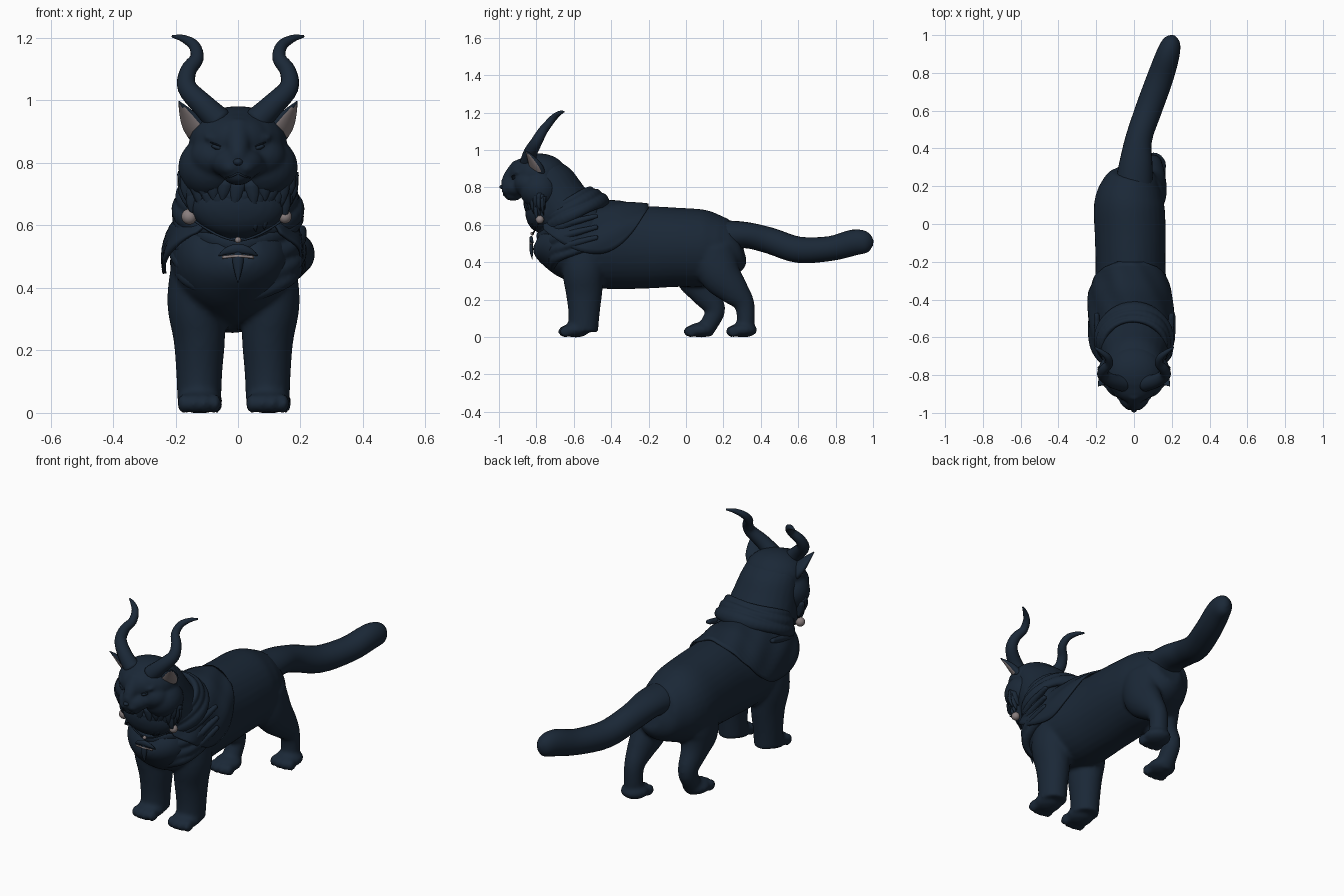
import bpy, bmesh, math, random
from mathutils import Vector, Matrix

random.seed(4)
if "Cube" in bpy.data.objects:
    bpy.data.objects.remove(bpy.data.objects["Cube"])


def material(name, rgb):
    m = bpy.data.materials.new(name)
    m.use_nodes = True
    m.diffuse_color = (*rgb, 1)
    m.node_tree.nodes["Principled BSDF"].inputs["Base Color"].default_value = (*rgb, 1)
    return m


NAVY = material("dark navy fur", (0.0105, 0.021, 0.038))
PALE = material("pale warm grey", (0.25, 0.21, 0.21))
X, Y = Vector((1, 0, 0)), Vector((0, 1, 0))


def spline(rows, steps):
    """Smooth the rows of a path with a Catmull-Rom curve."""
    out = []
    for i in range(len(rows) - 1):
        a, b, c, d = (rows[max(0, min(len(rows) - 1, i + k))] for k in (-1, 0, 1, 2))
        for s in range(steps):
            t = s / steps
            out.append([q + t * (r - p) / 2 + t * t * (2 * p - 5 * q + 4 * r - u) / 2
                        + t ** 3 * (3 * q - p - 3 * r + u) / 2
                        for p, q, r, u in zip(a, b, c, d)])
    return out + [list(rows[-1])]


def loft(bm, rows, ref=X, steps=4, sides=24, closed=False):
    """Tube through rows of (x, y, z, side radius, depth radius)."""
    rows = rows if closed else spline(rows, steps)
    n, rings = len(rows), []
    pts = [Vector(r[:3]) for r in rows]
    for i, r in enumerate(rows):
        before = pts[i - 1] if closed or i else pts[0]
        after = pts[(i + 1) % n] if closed else pts[min(i + 1, n - 1)]
        t = (after - before).normalized()
        side = (ref - t * ref.dot(t)).normalized()
        up = side.cross(t)
        angles = [2 * math.pi * k / sides for k in range(sides)]
        rings.append([bm.verts.new(pts[i] + side * max(r[3], .001) * math.cos(a)
                                   + up * max(r[4], .001) * math.sin(a)) for a in angles])
    for i in range(n if closed else n - 1):
        p, q = rings[i], rings[(i + 1) % n]
        for k in range(sides):
            j = (k + 1) % sides
            bm.faces.new((p[k], p[j], q[j], q[k]))
    if not closed:
        bm.faces.new(rings[0][::-1])
        bm.faces.new(rings[-1])


def ball(bm, centre, size, tilt=0):
    mat = Matrix.Translation(centre) @ Matrix.Rotation(tilt, 4, "Y") @ Matrix.Diagonal((*size, 1))
    bmesh.ops.create_uvsphere(bm, u_segments=24, v_segments=14, radius=1, matrix=mat)


def finish(name, bm, mats=(NAVY,), voxel=0, rounds=5):
    bmesh.ops.recalc_face_normals(bm, faces=bm.faces)
    for f in bm.faces:
        f.smooth = True
    me = bpy.data.meshes.new(name)
    bm.to_mesh(me)
    bm.free()
    ob = bpy.data.objects.new(name, me)
    bpy.context.collection.objects.link(ob)
    for m in mats:
        me.materials.append(m)
    if voxel:
        mod = ob.modifiers.new("fuse", "REMESH")
        mod.mode, mod.voxel_size, mod.use_smooth_shade = "VOXEL", voxel, True
        mod = ob.modifiers.new("soften", "SMOOTH")
        mod.iterations = rounds
    return ob


# Torso, neck, throat and legs, fused into one skin
torso = [(-.79, 0, .53, .07, .06), (-.745, 0, .51, .145, .12), (-.64, -.01, .495, .195, .185),
         (-.45, -.018, .48, .2, .22), (-.25, -.018, .48, .186, .222), (-.05, -.02, .48, .188, .212),
         (.1, -.025, .475, .187, .205), (.2, -.01, .475, .16, .17), (.26, .005, .48, .12, .14),
         (.295, .01, .49, .07, .09)]
bm = bmesh.new()
loft(bm, [(x, y, z, a, b) for y, x, z, a, b in torso], sides=32)
loft(bm, [(0, -.5, .5, .19, .17), (0, -.57, .57, .2, .18), (0, -.64, .66, .188, .165),
          (0, -.695, .75, .172, .155), (0, -.735, .83, .158, .14), (0, -.765, .89, .145, .105)])
ball(bm, (0, -.78, .67), (.158, .08, .11))


def paw(x, y):
    ball(bm, (x, y, .038), (.072, .075, .04))
    for k in (-1.5, -.5, .5, 1.5):
        ball(bm, (x + k * .033, y - .064 + abs(k) * .008, .03), (.021, .034, .031))


for x, lean in ((-.124, -.01), (.095, .01)):
    loft(bm, [(x, -.54, .5, .085, .12), (x + lean, -.55, .36, .093, .113), (x, -.545, .24, .083, .098),
              (x, -.545, .13, .074, .084), (x, -.55, .03, .07, .08)])
    paw(x, -.59)
loft(bm, [(.07, .14, .46, .09, .125), (.09, .18, .34, .085, .112), (.1, .255, .25, .066, .082),
          (.1, .31, .18, .051, .056), (.1, .32, .09, .048, .048), (.1, .312, .03, .05, .052)])
paw(.1, .306)
loft(bm, [(-.1, .07, .45, .1, .14), (-.125, .06, .33, .085, .12), (-.122, .1, .24, .066, .08),
          (-.12, .155, .15, .049, .056), (-.12, .13, .08, .048, .048), (-.12, .095, .03, .05, .05)])
paw(-.12, .08)
finish("body", bm, voxel=.011, rounds=5)

# Tail
bm = bmesh.new()
loft(bm, [(0, .2, .54, .1, .085), (.01, .32, .545, .088, .07), (.025, .45, .515, .071, .07),
          (.075, .6, .467, .071, .07), (.137, .77, .473, .07, .066), (.18, .9, .506, .062, .069),
          (.2, .97, .505, .045, .054), (.208, .998, .503, .012, .018)])
finish("tail", bm)

# Head with muzzle, cheeks, brow and nose bridge
bm = bmesh.new()
ball(bm, (0, -.785, .87), (.157, .15, .112))
ball(bm, (0, -.855, .875), (.11, .093, .085))
ball(bm, (0, -.91, .8), (.085, .077, .056))
ball(bm, (0, -.925, .76), (.048, .05, .032))
loft(bm, [(0, -.89, .92, .045, .04), (0, -.938, .86, .038, .037), (0, -.972, .81, .026, .024)])
for s in (-1, 1):
    ball(bm, (s * .09, -.785, .785), (.102, .105, .1))
    ball(bm, (s * .07, -.84, .82), (.085, .08, .07))
    ball(bm, (s * .024, -.945, .785), (.036, .042, .027))
    ball(bm, (s * .066, -.9, .872), (.045, .024, .012), s * -.3)
finish("head", bm, voxel=.008, rounds=8)

# Nose, mouth line and narrow eyes
bm = bmesh.new()
ball(bm, (0, -.979, .803), (.016, .019, .012))
loft(bm, [(-.04, -.962, .752, .002, .002), (-.018, -.974, .758, .003, .003), (0, -.976, .766, .003, .003),
          (.018, -.974, .758, .003, .003), (.04, -.962, .752, .002, .002)], ref=Y, sides=8)
finish("nose_and_mouth", bm)
bm = bmesh.new()
for s in (-1, 1):
    ball(bm, (s * .062, -.917, .848), (.024, .014, .008), s * -.3)
    ball(bm, (s * .063, -.92, .857), (.028, .013, .003), s * -.35)
finish("eyes", bm)

# Horns and ears, mirrored
for s, tag in ((-1, "right"), (1, "left")):
    bm = bmesh.new()
    horn = [(.055, -.845, .93, .044), (.112, -.832, .985, .037), (.163, -.8, 1.042, .031),
            (.159, -.77, 1.095, .026), (.132, -.74, 1.135, .022), (.14, -.705, 1.175, .018),
            (.175, -.675, 1.198, .012), (.21, -.652, 1.205, .004)]
    loft(bm, [(s * x, y, z, r, r) for x, y, z, r in horn], ref=Y, sides=16)
    finish(tag + "_horn", bm)

    # Ears lean forward and outward, pale on the inner face only
    bm = bmesh.new()
    ear = [(.115, -.79, .885, .05, .026), (.14, -.805, .92, .047, .024),
           (.165, -.83, .96, .028, .014), (.189, -.858, .997, .002, .002)]
    loft(bm, [(s * x, y, z, a, b) for x, y, z, a, b in ear], ref=Vector((s * .8, .6, 0)), sides=24)
    ob = finish(tag + "_ear", bm, (NAVY, PALE))
    for f in ob.data.polygons:
        if f.normal.dot(Vector((s * .55, -.75, -.36))) > .72 and .885 < f.center.z < .982:
            f.material_index = 1

# Tufts of fur hanging under the jaw and cheeks
bm = bmesh.new()
for row in range(3):
    for k in range(15):
        a = math.radians(-98 + 14 * k + 7 * (row % 2))
        c, s = max(0, math.cos(a)), math.sin(a)
        p = Vector((.165 * s, -.78 - .075 * c + .01 * row, .768 - .025 * c - .026 * row * (.3 + c)))
        d = Vector((random.uniform(-.25, .25) - .1 * s, .08, -1)) * random.uniform(.07, .1)
        q, e = p + d * .5 + Vector((.006 * s, -.004, 0)), p + d
        loft(bm, [(*p, .03, .016), (*q, .02, .011), (*e, .001, .001)], steps=2, sides=8)
finish("fur_ruff", bm)

# Shoulder cape: follows the torso down to a curved hem
bm = bmesh.new()
rows = []
for y, cx, cz, rx, rz in spline(torso[:6], 9):
    if not -.76 < y < -.2:
        continue
    reach, rise = (.27, .25) if y > -.47 else (.3, .14)
    hem = .445 + rise * ((y + .47) / reach) ** 2
    lift = .005 + .017 * min(1, (-.2 - y) / .15)
    limit = math.acos(max(-.99, min(.985, (hem - cz) / (rz + lift))))
    ring = []
    for k in range(33):
        a = limit * (k / 16 - 1)
        r = lift + .004 * math.sin(9 * a + 25 * y)
        ring.append(bm.verts.new((cx + (rx + r) * math.sin(a), y, cz + (rz + r) * math.cos(a))))
    rows.append(ring)
for p, q in zip(rows, rows[1:]):
    for k in range(32):
        bm.faces.new((p[k], p[k + 1], q[k + 1], q[k]))
cape = finish("cape", bm)
mod = cape.modifiers.new("cloth", "SOLIDIFY")
mod.thickness, mod.offset = .01, 0

# Folded hood wrapped around the neck
bm = bmesh.new()
back = Vector((0, .9, .43))
axis = Vector((0, -.43, .9))
for cy, cz, rx, ry, r in ((-.642, .72, .168, .152, .021), (-.625, .69, .18, .17, .026),
                          (-.602, .655, .192, .18, .03)):
    loop = []
    for k in range(40):
        a = math.tau * k / 40
        p = Vector((0, cy, cz)) + X * rx * math.sin(a) + back * ry * math.cos(a)
        w = r * (1 + .2 * math.sin(3 * a + cy * 60) + .15 * math.cos(a))
        loop.append((*p, w, w * .7))
    loft(bm, loop, ref=axis, sides=14, closed=True)
ball(bm, (0, -.475, .715), (.14, .055, .04))
finish("hood_folds", bm, voxel=.006, rounds=2)

# Cloth draped across the chest and tucked under the cape
bm = bmesh.new()
for z, y, w in ((.57, -.775, .198), (.51, -.775, .207), (.455, -.75, .207), (.41, -.705, .195)):
    loft(bm, [(-w, -.47, z + .08, .014, .014), (-w * .93, -.62, z + .04, .022, .024),
              (-w * .7, -.7, z + .01, .03, .026), (0, y, z - .03, .034, .026),
              (w * .7, -.7, z + .01, .03, .026), (w * .93, -.62, z + .04, .022, .024),
              (w, -.47, z + .08, .014, .014)], ref=Vector((0, 0, 1)), steps=6, sides=14)
finish("chest_drape", bm, voxel=.008, rounds=6)

# Cape brooches, cord and pendant
bm = bmesh.new()
ball(bm, (-.156, -.782, .628), (.025, .024, .025))
ball(bm, (.15, -.782, .628), (.022, .022, .022))
ball(bm, (0, -.822, .553), (.01, .01, .01))
loft(bm, [(-.05, -.824, .498, .004, .005), (0, -.834, .502, .004, .005), (.05, -.824, .498, .004, .005)],
     ref=Y, sides=8)
finish("brooches_and_trim", bm, (PALE,))
bm = bmesh.new()
loft(bm, [(-.14, -.785, .615, .004, .004), (-.07, -.808, .572, .004, .004), (0, -.818, .552, .004, .004),
          (.07, -.808, .572, .004, .004), (.14, -.785, .615, .004, .004)], ref=Y, sides=8)
finish("cord", bm)
bm = bmesh.new()
loft(bm, [(-.062, -.815, .503, .002, .002), (-.035, -.825, .518, .008, .012), (0, -.828, .525, .01, .016),
          (.035, -.825, .518, .008, .012), (.062, -.815, .503, .002, .002)], ref=Y, sides=12)
loft(bm, [(0, -.825, .53, .012, .008), (0, -.828, .49, .018, .01), (0, -.826, .45, .011, .008),
          (0, -.822, .415, .001, .001)], sides=12)
finish("pendant", bm)
